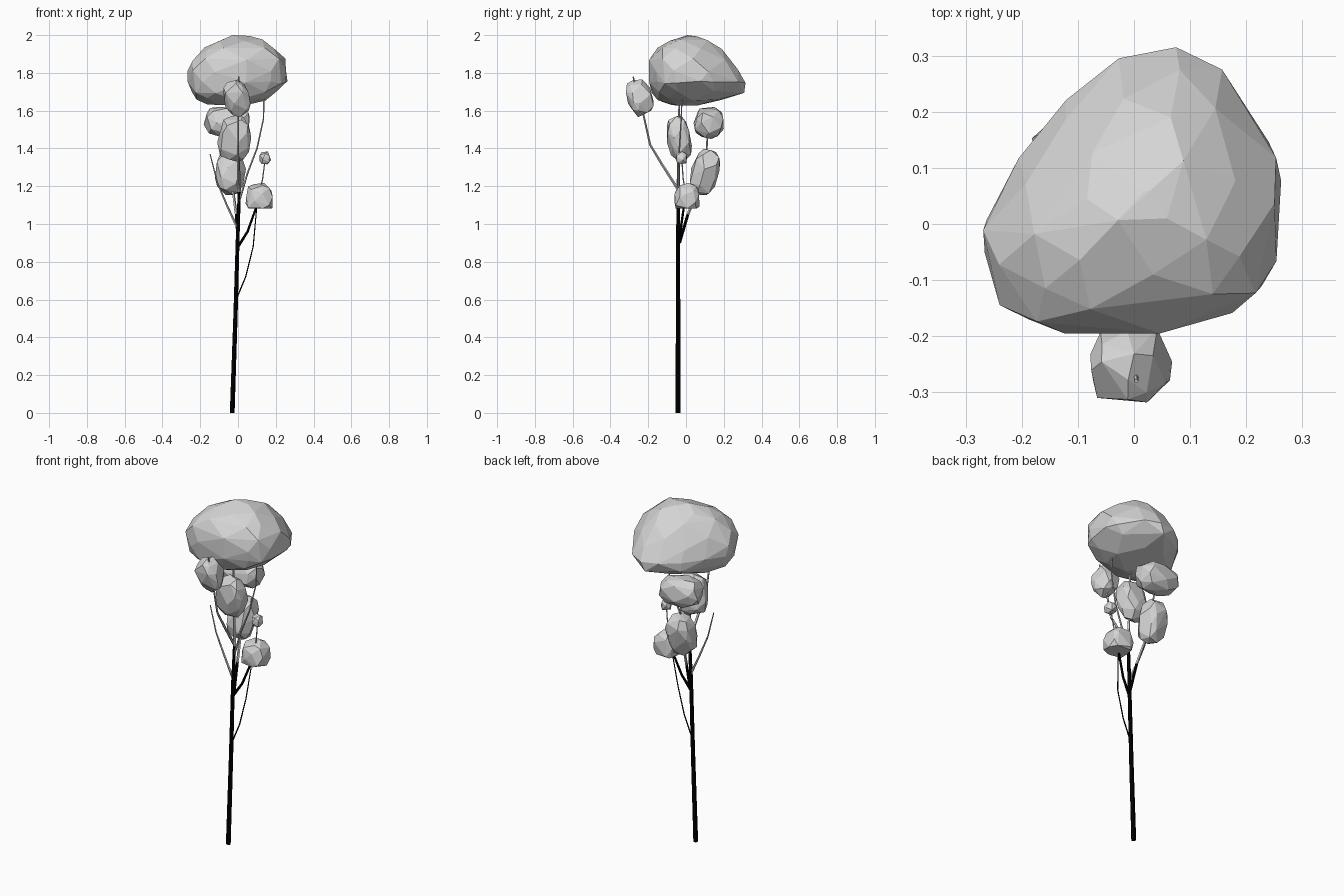
import bpy, bmesh, math, random
from mathutils import Vector, Euler

cube = bpy.data.objects.get("Cube")
if cube:
    bpy.data.objects.remove(cube, do_unlink=True)
random.seed(7)


def material(name, value):
    mat = bpy.data.materials.new(name)
    mat.use_nodes = True
    colour = (value, value, value, 1)
    mat.diffuse_color = colour
    mat.node_tree.nodes["Principled BSDF"].inputs["Base Color"].default_value = colour
    return mat


FOLIAGE = material("foliage_grey", 0.66)
BARK = material("bark_black", 0.0)
TWIG = material("twig_grey", 0.6)


def finish(bm, name, mats):
    mesh = bpy.data.meshes.new(name)
    bm.to_mesh(mesh)
    bm.free()
    for mat in mats:
        mesh.materials.append(mat)
    obj = bpy.data.objects.new(name, mesh)
    bpy.context.collection.objects.link(obj)
    return obj


def hull(name, points):
    """Faceted convex clump of leaves around a cloud of points."""
    bm = bmesh.new()
    for p in points:
        bm.verts.new(p)
    bmesh.ops.convex_hull(bm, input=bm.verts[:])
    loose = [v for v in bm.verts if not v.link_faces]
    bmesh.ops.delete(bm, geom=loose, context='VERTS')
    bmesh.ops.dissolve_limit(bm, angle_limit=math.radians(6),
                             verts=bm.verts[:], edges=bm.edges[:])
    bmesh.ops.recalc_face_normals(bm, faces=bm.faces[:])
    return finish(bm, name, [FOLIAGE])


def clump(name, centre, size, tilt=(0, 0), count=30, boxy=0.8, flat=-9.0):
    """Irregular rounded clump, fitted to the given half sizes."""
    pts = []
    for i in range(count):
        h = 1 - 2 * (i + 0.5) / count
        a = i * 2.4 + random.uniform(-0.3, 0.3)
        r = math.sqrt(1 - h * h)
        p = Vector((r * math.cos(a), r * math.sin(a), h)) * random.uniform(0.92, 1.05)
        p = Vector([math.copysign(abs(c) ** boxy, c) * s for c, s in zip(p, size)])
        p.z = max(p.z, flat * size[2])
        p.rotate(Euler((tilt[0], tilt[1], 0)))
        pts.append(p)
    for k in range(3):
        lo, hi = min(p[k] for p in pts), max(p[k] for p in pts)
        for p in pts:
            p[k] = centre[k] + size[k] * (2 * (p[k] - lo) / (hi - lo) - 1)
    return hull(name, pts)


def stem(name, path, r0, r1, mat, upper=None, split=9.0, sides=5):
    """Tapered tube through the path; faces above split take the upper colour."""
    bm = bmesh.new()
    pts = [Vector(p) for p in path]
    rings = []
    for i, p in enumerate(pts):
        along = pts[min(i + 1, len(pts) - 1)] - pts[max(i - 1, 0)]
        turn = Vector((0, 0, 1)).rotation_difference(along)
        r = r0 + (r1 - r0) * i / (len(pts) - 1)
        ring = []
        for k in range(sides):
            a = math.tau * k / sides
            ring.append(bm.verts.new(p + turn @ Vector((r * math.cos(a), r * math.sin(a), 0))))
        rings.append(ring)
    for low, high in zip(rings, rings[1:]):
        for k in range(sides):
            j = (k + 1) % sides
            bm.faces.new((low[k], low[j], high[j], high[k]))
    bm.faces.new(rings[0][::-1])
    bm.faces.new(rings[-1])
    for f in bm.faces:
        f.material_index = int(f.calc_center_median().z > split)
    return finish(bm, name, [mat, upper or mat])


# Crown: one plan outline, fitted to a stack of levels (z, x range, y range)
outline = [(0.08, 0.32), (0.16, 0.28), (0.25, 0.15), (0.27, 0.08), (0.255, -0.05),
           (0.23, -0.11), (0.18, -0.15), (0.05, -0.195), (-0.12, -0.19), (-0.19, -0.17),
           (-0.235, -0.135), (-0.27, -0.05), (-0.265, 0.01), (-0.21, 0.12),
           (-0.12, 0.225), (-0.02, 0.3)]
levels = [(1.633, -0.16, 0.03, -0.08, 0.06), (1.66, -0.22, 0.15, -0.15, 0.2),
          (1.7, -0.25, 0.22, -0.185, 0.308), (1.75, -0.268, 0.262, -0.195, 0.315),
          (1.81, -0.27, 0.27, -0.2, 0.275), (1.87, -0.245, 0.25, -0.195, 0.24),
          (1.93, -0.185, 0.2, -0.155, 0.19), (1.975, -0.11, 0.14, -0.09, 0.13),
          (1.998, -0.03, 0.07, 0, 0.06)]
crown = []
for n, (z, x0, x1, y0, y1) in enumerate(levels):
    step = {0: 4, 3: 1, 7: 3, 8: 5}.get(n, 2)
    for x, y in outline[n % 2 * (step > 1)::step]:
        crown.append(Vector((x0 + (x1 - x0) * (x + 0.27) / 0.54 + random.uniform(-0.005, 0.005),
                             y0 + (y1 - y0) * (y + 0.195) / 0.515,
                             min(2, z + random.uniform(-0.008, 0.008)))))
hull("crown_foliage", crown)

# Smaller clumps
clump("front_clump", (-0.005, -0.245, 1.665), (0.073, 0.073, 0.1), (0.3, -0.3))
clump("middle_clump", (-0.02, -0.035, 1.45), (0.09, 0.066, 0.122), (0.15, 0.1))
clump("rear_low_clump", (-0.04, 0.1, 1.275), (0.082, 0.08, 0.122), (-0.35, 0.1))
clump("rear_high_clump", (-0.06, 0.12, 1.535), (0.122, 0.08, 0.085), (0, 0.1))
clump("left_clump", (0.112, 0.005, 1.15), (0.072, 0.067, 0.067), flat=-0.5)
clump("left_bud", (0.145, -0.025, 1.35), (0.03, 0.03, 0.034), count=14)

# Trunk and branches
stem("trunk", [(-0.032, -0.042, 0), (-0.015, -0.042, 0.5), (-0.002, -0.042, 0.95)],
     0.014, 0.011, BARK)
stem("trunk_top", [(-0.002, -0.042, 0.95), (0.006, -0.04, 1.17), (0.003, -0.038, 1.35),
                   (-0.005, -0.035, 1.7)], 0.011, 0.005, BARK, TWIG, 1.1)
stem("low_branch", [(-0.01, -0.042, 0.6), (0.04, -0.042, 0.72), (0.08, -0.04, 0.88),
                    (0.1, -0.01, 1.1)], 0.004, 0.003, BARK)
stem("left_branch", [(0, -0.042, 0.88), (0.05, -0.03, 0.96), (0.1, -0.01, 1.1)],
     0.008, 0.006, BARK)
stem("bud_branch", [(0.11, 0, 1.15), (0.13, -0.015, 1.24), (0.148, -0.025, 1.38)],
     0.004, 0.003, TWIG)
stem("right_branch", [(0, -0.042, 0.97), (-0.06, -0.042, 1.1), (-0.11, -0.045, 1.22),
                      (-0.148, -0.045, 1.37)], 0.007, 0.003, TWIG)
stem("tall_branch", [(0, -0.042, 1.1), (0.05, -0.04, 1.27), (0.1, -0.035, 1.4),
                     (0.135, -0.025, 1.56), (0.137, -0.02, 1.72)], 0.006, 0.003, TWIG)
stem("front_branch", [(0.002, -0.04, 1.18), (0, -0.13, 1.32), (0, -0.19, 1.42),
                      (0, -0.23, 1.6), (0.004, -0.28, 1.78)], 0.008, 0.004, TWIG)
stem("rear_branch", [(0, -0.035, 0.9), (-0.01, 0.01, 1.05), (-0.03, 0.07, 1.2)],
     0.009, 0.007, BARK, TWIG, 1.0)
stem("rear_twig", [(-0.03, 0.09, 1.3), (-0.04, 0.11, 1.4), (-0.05, 0.115, 1.52)],
     0.006, 0.004, TWIG)
